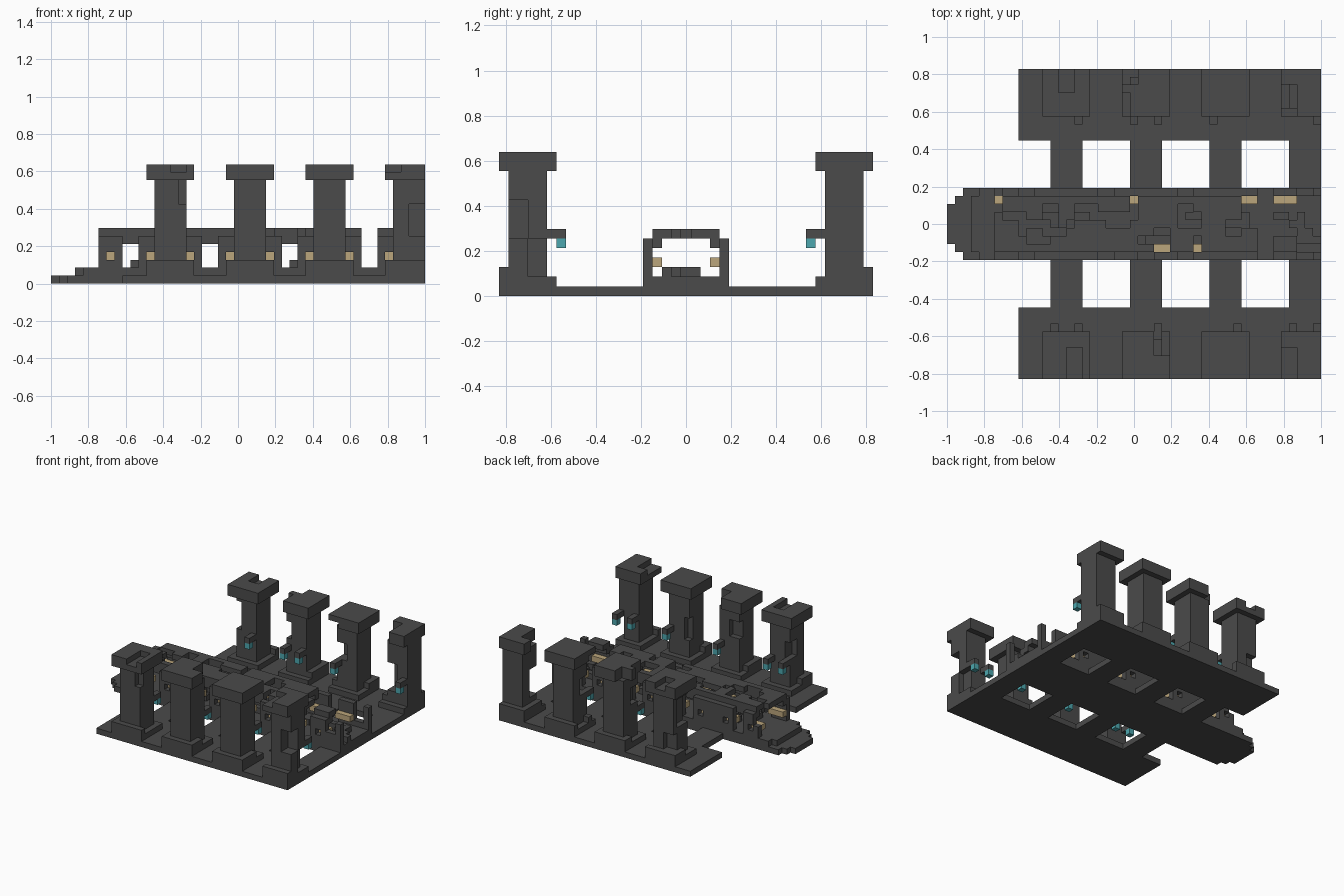
import bpy
import bmesh
import random
from itertools import product
from mathutils import Vector

random.seed(7)
UNIT = 2 / 47
LENGTH, DEPTH = 47, 39

if "Cube" in bpy.data.objects:
    bpy.data.objects.remove(bpy.data.objects["Cube"])


def material(name, colour):
    mat = bpy.data.materials.new(name)
    mat.use_nodes = True
    mat.diffuse_color = (*colour, 1)
    mat.node_tree.nodes["Principled BSDF"].inputs["Base Color"].default_value = (*colour, 1)
    return mat


STONE = material("dark stone", (0.07, 0.07, 0.07))
TAN = material("tan inlay", (0.5, 0.38, 0.2))
TEAL = material("teal glow", (0.075, 0.39, 0.43))


def box(x0, x1, y0, y1, z0, z1):
    """Set of grid blocks in a box."""
    return set(product(range(x0, x1), range(y0, y1), range(z0, z1)))


def mirror_y(blocks):
    return {(x, DEPTH - 1 - y, z) for x, y, z in blocks}


def build(name, blocks, mat):
    """Skin a set of blocks, keeping only the outer faces."""
    bm = bmesh.new()
    blocks = {b for b in blocks if 0 <= b[0] < LENGTH}
    for block in blocks:
        for axis, side in product(range(3), (0, 1)):
            near = list(block)
            near[axis] += 2 * side - 1
            if tuple(near) in blocks:
                continue
            a, b = (axis + 1) % 3, (axis + 2) % 3
            ring = []
            for s, t in ((0, 0), (1, 0), (1, 1), (0, 1)):
                p = Vector(block)
                p[axis] += side
                p[a] += s
                p[b] += t
                p -= Vector((LENGTH / 2, DEPTH / 2, 0))
                ring.append(bm.verts.new(p * UNIT))
            bm.faces.new(ring if side else ring[::-1])
    bmesh.ops.remove_doubles(bm, verts=bm.verts, dist=UNIT / 10)
    bmesh.ops.dissolve_limit(bm, angle_limit=0.01, verts=bm.verts, edges=bm.edges)
    mesh = bpy.data.meshes.new(name)
    bm.to_mesh(mesh)
    bm.free()
    mesh.materials.append(mat)
    obj = bpy.data.objects.new(name, mesh)
    bpy.context.collection.objects.link(obj)
    return obj


# Floor: two side strips, four cross bridges, rounded central walk
side_strip = box(9, LENGTH, 0, 9, 0, 1)
floor = side_strip | mirror_y(side_strip)
for i in range(4):
    floor |= box(13 + 10 * i, 17 + 10 * i, 0, DEPTH, 0, 1)
floor |= box(2, LENGTH, 15, 24, 0, 1) | box(1, 2, 16, 23, 0, 1) | box(0, 1, 17, 22, 0, 1)
build("floor", floor, STONE)

# Raised hall platform with low rubble
platform = box(4, LENGTH, 15, 24, 1, 2) | box(3, 4, 16, 23, 1, 2)
for _ in range(32):
    x, y = random.randint(7, 44), random.randint(17, 20)
    platform |= box(x, x + random.randint(1, 3), y, y + 1, 2, 3)
for x in (9, 19, 29, 39):
    platform -= box(x, x + 1, 15, 24, 2, 3)
build("hall_platform", platform, STONE)

# Hall walls with doorways and small windows
wall = box(6, LENGTH, 15, 16, 2, 6)
for x in range(9, LENGTH, 10):
    wall -= box(x, x + 2, 15, 16, 2, 6)
for x in range(7, LENGTH, 5):
    wall -= box(x, x + 1, 15, 16, 3, 4)
front_wall = wall - box(44, 46, 15, 16, 4, 6) - box(24, 26, 15, 16, 5, 6)
back_wall = mirror_y(wall) - box(44, 46, 23, 24, 3, 6) - box(6, 7, 23, 24, 4, 6)
build("front_hall_wall", front_wall, STONE)
build("back_hall_wall", back_wall, STONE)

# Broken hall roof with corbels under its edges
roof = box(6, 39, 16, 23, 6, 7) | box(41, 44, 16, 18, 6, 7)
corbel = box(6, 39, 16, 17, 5, 6)
roof |= corbel | mirror_y(corbel) | box(41, 44, 16, 17, 5, 6)
for _ in range(22):
    x, y = random.randint(7, 36), random.randint(17, 20)
    roof -= box(x, x + random.randint(1, 3), y, y + random.randint(1, 2), 5, 7)
for x0, x1, y0, y1 in ((6, 7, 21, 23), (23, 24, 20, 23), (26, 28, 16, 19),
                       (31, 32, 16, 18), (37, 39, 19, 23)):
    roof -= box(x0, x1, y0, y1, 5, 7)
build("hall_roof", roof, STONE)

# Tan inlay bars behind the windows
bars = set()
for x in range(6, LENGTH - 3, 5):
    bars |= box(x, x + 3, 16, 17, 3, 4)
build("front_inlay_bars", bars, TAN)
build("back_inlay_bars", mirror_y(bars), TAN)

# Pillar damage, counted from each cap's outer corner
DAMAGE = {
    "front": (
        ((3, 5, 0, 4, 14, 15), (4, 5, 1, 2, 10, 13), (1, 2, 3, 5, 7, 10)),
        ((4, 6, 3, 6, 13, 15), (1, 3, 4, 5, 8, 11)),
        ((1, 2, 4, 5, 5, 9),),
        ((0, 2, 0, 4, 14, 15), (3, 5, 1, 3, 6, 10), (4, 5, 3, 5, 2, 6)),
    ),
    "back": (
        ((2, 4, 0, 3, 14, 15), (1, 2, 2, 5, 7, 12), (1, 3, 0, 2, 3, 6)),
        ((0, 2, 0, 2, 13, 15), (0, 1, 3, 6, 13, 15), (1, 2, 3, 5, 8, 11)),
        ((0, 2, 4, 6, 13, 14), (1, 3, 3, 5, 7, 10)),
        ((0, 2, 2, 6, 13, 15), (1, 3, 3, 5, 4, 9)),
    ),
}
LANTERNS = {"front": (13, 16, 26, 36, 43, 46), "back": (16, 23, 26, 33, 46)}

# Pillars, brackets and hanging lanterns on both sides
for side, pillars in DAMAGE.items():
    place = mirror_y if side == "back" else set
    for i, bites in enumerate(pillars):
        x = 12 + 10 * i
        plinth = box(x, x + 6, 0, 6, 1, 2) | box(x, x + 6, 0, 5, 2, 3)
        for _ in range(3):
            u, v = random.choice((0, 5)), random.randint(1, 4)
            plinth -= box(x + u, x + u + 1, v, v + 2, 2, 3)
        shaft = box(x + 1, x + 5, 1, 5, 1, 13)
        cap = box(x, x + 6, 0, 6, 13, 15)
        pillar = plinth | shaft | cap
        for u0, u1, v0, v1, z0, z1 in bites:
            pillar -= box(x + u0, x + u1, v0, v1, z0, z1)
        build(f"{side}_pillar_{i + 1}", place(pillar), STONE)
    brackets, glows = set(), set()
    for x in LANTERNS[side]:
        brackets |= box(x, x + 1, 5, 7, 6, 7)
        glows |= box(x, x + 1, 6, 7, 5, 6)
    build(f"{side}_lantern_brackets", place(brackets), STONE)
    build(f"{side}_lanterns", place(glows), TEAL)
